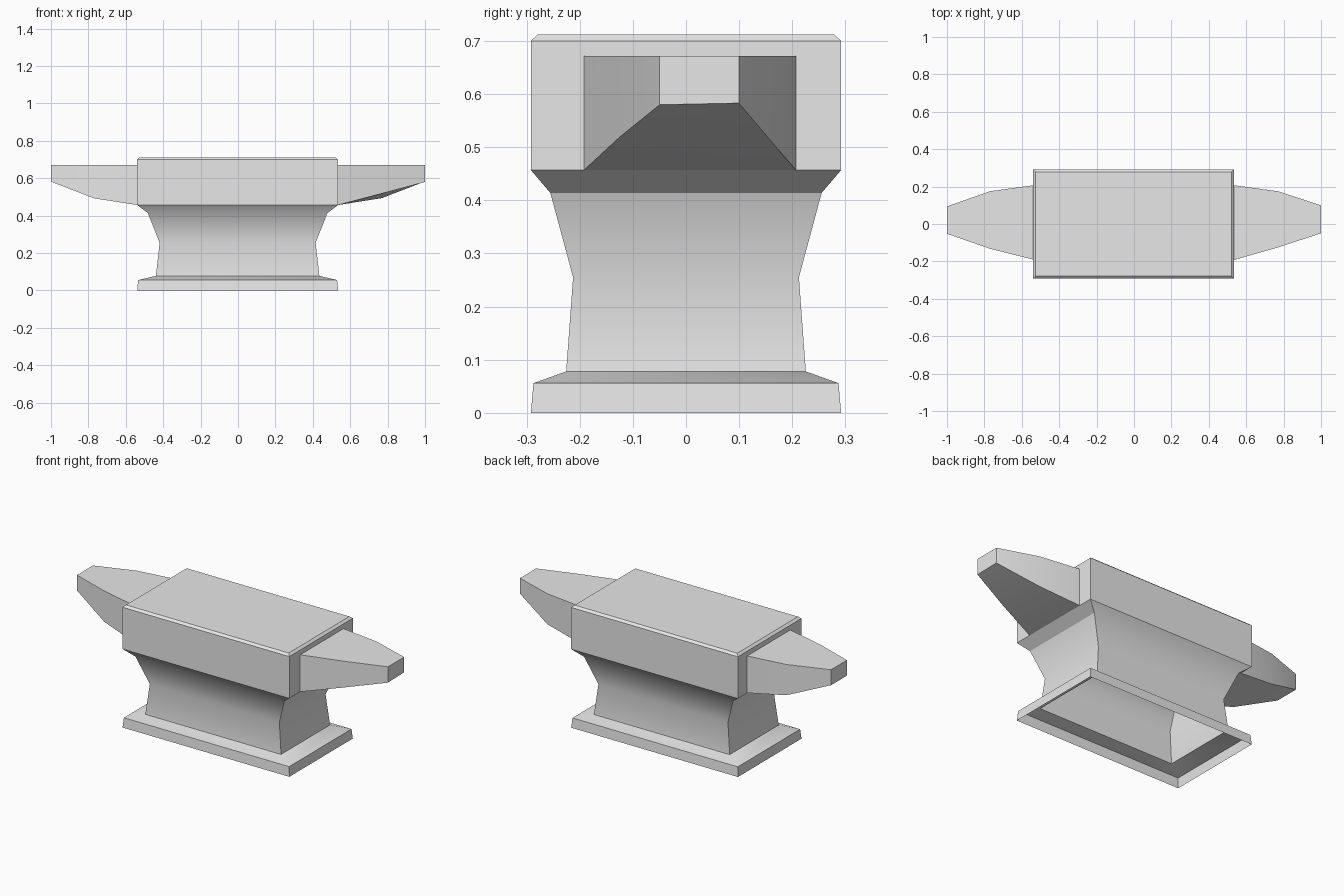
import bpy
import bmesh
import math

if "Cube" in bpy.data.objects:
    bpy.data.objects.remove(bpy.data.objects["Cube"], do_unlink=True)

steel = bpy.data.materials.new("light_grey_steel")
steel.use_nodes = True
GREY = (0.8, 0.8, 0.8, 1)
steel.diffuse_color = GREY
steel.node_tree.nodes["Principled BSDF"].inputs["Base Color"].default_value = GREY


def loft(name, rings):
    """Skin four-cornered rings in order and cap only the last one."""
    bm = bmesh.new()
    loops = [[bm.verts.new(p) for p in ring] for ring in rings]
    for a, b in zip(loops, loops[1:]):
        for i in range(4):
            j = (i + 1) % 4
            bm.faces.new((a[i], a[j], b[j], b[i]))
    bm.faces.new(loops[-1])
    mesh = bpy.data.meshes.new(name)
    bm.to_mesh(mesh)
    bm.free()
    mesh.materials.append(steel)
    obj = bpy.data.objects.new(name, mesh)
    bpy.context.collection.objects.link(obj)
    bpy.ops.object.select_all(action="DESELECT")
    obj.select_set(True)
    bpy.context.view_layer.objects.active = obj
    bpy.ops.object.shade_smooth_by_angle(angle=math.radians(30))
    return obj


def rectangle(hx, hy, z):
    cx = -0.002
    return [(cx - hx, -hy, z), (cx + hx, -hy, z), (cx + hx, hy, z), (cx - hx, hy, z)]


# Foot, waist and block as one shell, open underneath: half x, half y, height
profile = [
    (0.537, 0.292, 0), (0.532, 0.287, 0.056), (0.437, 0.2255, 0.078),
    (0.417, 0.2125, 0.255), (0.48, 0.2553, 0.414), (0.537, 0.292, 0.457),
    (0.537, 0.292, 0.7), (0.524, 0.279, 0.712),
]
loft("anvil_body", [rectangle(*p) for p in profile])


# Horns: x, front y, back y, front bottom z, back bottom z, with a level top
def horn(name, sections):
    top = 0.672
    rings = []
    for x, y0, y1, z0, z1 in sections:
        ring = [(x, y0, z0), (x, y1, z1), (x, y1, top), (x, y0, top)]
        rings.append(ring if x > 0 else ring[::-1])
    loft(name, rings)


horn("left_horn", [
    (0.535, -0.192, 0.207, 0.457, 0.457),
    (0.77, -0.125, 0.175, 0.519, 0.494),
    (1.0, -0.0495, 0.0995, 0.58, 0.583),
])
horn("right_horn", [
    (-0.539, -0.19, 0.207, 0.457, 0.457),
    (-0.77, -0.132, 0.175, 0.493, 0.493),
    (-1.0, -0.052, 0.094, 0.582, 0.582),
])
